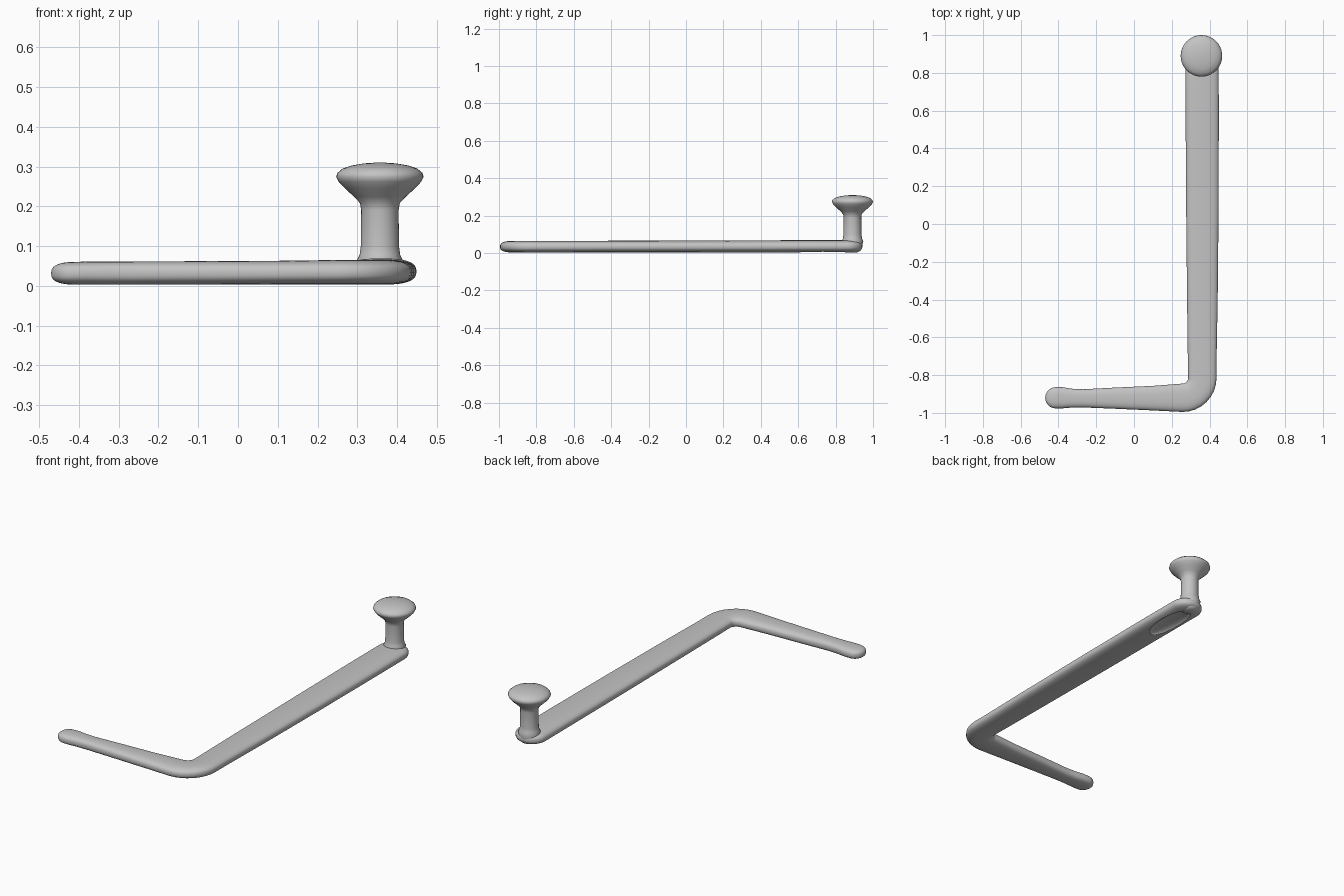
import bpy
import bmesh
from math import sin, cos, pi, radians
from mathutils import Vector

cube = bpy.data.objects.get("Cube")
if cube:
    bpy.data.objects.remove(cube, do_unlink=True)

grey = bpy.data.materials.new("plain grey")
grey.use_nodes = True
colour = (0.55, 0.55, 0.55, 1)
grey.diffuse_color = colour
grey.node_tree.nodes["Principled BSDF"].inputs["Base Color"].default_value = colour


def make_object(name, rings, angle=40):
    """Skin a list of closed rings of points and cap both ends."""
    bm = bmesh.new()
    loops = [[bm.verts.new(p) for p in ring] for ring in rings]
    count = len(loops[0])
    for a, b in zip(loops, loops[1:]):
        for i in range(count):
            j = (i + 1) % count
            bm.faces.new((a[i], a[j], b[j], b[i]))
    bm.faces.new(loops[0])
    bm.faces.new(loops[-1])
    bmesh.ops.recalc_face_normals(bm, faces=bm.faces)
    mesh = bpy.data.meshes.new(name)
    bm.to_mesh(mesh)
    bm.free()
    mesh.materials.append(grey)
    obj = bpy.data.objects.new(name, mesh)
    bpy.context.collection.objects.link(obj)
    bpy.ops.object.select_all(action="DESELECT")
    obj.select_set(True)
    bpy.context.view_layer.objects.active = obj
    bpy.ops.object.shade_smooth_by_angle(angle=radians(angle))
    return obj


def power(v, e):
    return abs(v) ** e * (1 if v >= 0 else -1)


def section(x, y, direction, half_width, height, middle, sides=32):
    """Flattened, softly rounded cross-section across the direction."""
    across = Vector((-direction.y, direction.x, 0))
    ring = []
    for i in range(sides):
        t = 2 * pi * i / sides
        p = Vector((x, y, middle + power(sin(t), 0.75) * height / 2))
        ring.append(p + across * power(cos(t), 0.75) * half_width)
    return ring


# Bent bar: long arm, rounded corner, short arm with a bulbous tip
# Stations: x, y, half width, height
stations = [(0.36, 0.86, 0.088, 0.066), (0.361, 0.6, 0.088, 0.066),
            (0.362, 0.1, 0.086, 0.064), (0.362, -0.4, 0.081, 0.063),
            (0.361, -0.72, 0.076, 0.062)]
for i in range(9):
    a = pi / 2 * i / 8
    stations.append((0.257 + 0.105 * cos(a), -0.815 - 0.105 * sin(a), 0.075, 0.062))
stations += [(0.1, -0.922, 0.065, 0.06), (-0.1, -0.922, 0.056, 0.059),
             (-0.27, -0.923, 0.048, 0.058), (-0.33, -0.922, 0.05, 0.058),
             (-0.38, -0.92, 0.056, 0.058), (-0.415, -0.92, 0.056, 0.057)]

points = [Vector((s[0], s[1], 0)) for s in stations]
tangents = []
for i in range(len(points)):
    d = points[min(i + 1, len(points) - 1)] - points[max(i - 1, 0)]
    tangents.append(d.normalized())


def end_cap(index, sign, reach):
    """Rounded end, ordered from the station outwards."""
    x, y, w, h = stations[index]
    d = tangents[index]
    rings = []
    for k in range(1, 8):
        a = pi / 2 * k / 7.15
        p = Vector((x, y, 0)) + d * sign * reach * sin(a)
        rings.append(section(p.x, p.y, d, w * cos(a), h * cos(a) ** 0.7, 0.003 + h / 2))
    return rings


body = [section(x, y, d, w, h, 0.003 + h / 2)
        for (x, y, w, h), d in zip(stations, tangents)]
bar = make_object("bent_bar", end_cap(0, -1, 0.083)[::-1] + body + end_cap(-1, 1, 0.055))

# Shallow hollow under the back end of the bar
bpy.ops.mesh.primitive_uv_sphere_add(segments=32, ring_count=16, location=(0.36, 0.73, 0))
cutter = bpy.context.object
cutter.name = "hollow_cutter"
cutter.scale = (0.06, 0.16, 0.022)
cutter.data.materials.append(grey)
cutter.hide_render = True
cutter.hide_set(True)
hollow = bar.modifiers.new("hollow", "BOOLEAN")
hollow.operation = "DIFFERENCE"
hollow.object = cutter

# Upright post flaring into a round knob; profile is radius, z
profile = [(0.025, 0.003), (0.042, 0.012), (0.05, 0.03), (0.058, 0.064), (0.051, 0.078),
           (0.048, 0.1), (0.047, 0.19), (0.05, 0.208), (0.065, 0.224), (0.088, 0.245),
           (0.104, 0.262), (0.11, 0.274), (0.107, 0.284), (0.094, 0.295),
           (0.07, 0.303), (0.04, 0.308), (0.01, 0.31)]
make_object("post_and_knob", [
    [Vector((0.357 + r * cos(2 * pi * i / 40), 0.89 + r * sin(2 * pi * i / 40), z))
     for i in range(40)] for r, z in profile], 50)
